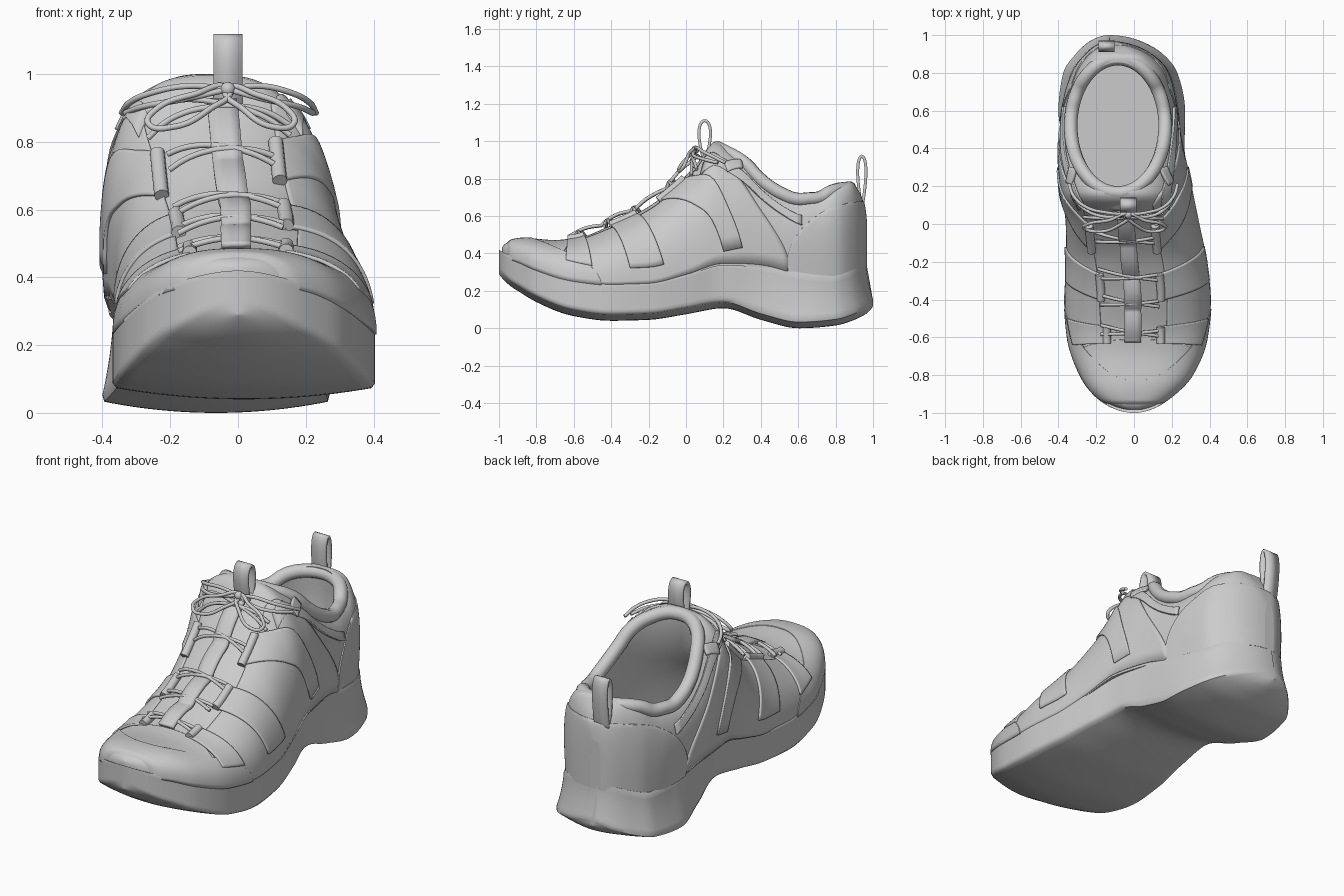
import bpy, bmesh, math
from mathutils import Vector

cube = bpy.data.objects.get("Cube")
if cube:
    bpy.data.objects.remove(cube)

grey = bpy.data.materials.new("plain_grey")
grey.use_nodes = True
grey.diffuse_color = (0.6, 0.6, 0.6, 1)
grey.node_tree.nodes["Principled BSDF"].inputs["Base Color"].default_value = (0.6, 0.6, 0.6, 1)


def finish(obj, angle=40):
    obj.data.materials.append(grey)
    bpy.ops.object.select_all(action='DESELECT')
    obj.select_set(True)
    bpy.context.view_layer.objects.active = obj
    bpy.ops.object.shade_smooth_by_angle(angle=math.radians(angle))


def mesh_object(name, verts, faces):
    bm = bmesh.new()
    vs = [bm.verts.new(v) for v in verts]
    for f in faces:
        bm.faces.new([vs[i] for i in f])
    bmesh.ops.recalc_face_normals(bm, faces=bm.faces)
    me = bpy.data.meshes.new(name)
    bm.to_mesh(me)
    bm.free()
    obj = bpy.data.objects.new(name, me)
    bpy.context.collection.objects.link(obj)
    return obj


def loft(name, rings):
    n, m = len(rings[0]), len(rings)
    faces = [(r * n + i, r * n + (i + 1) % n, (r + 1) * n + (i + 1) % n, (r + 1) * n + i)
             for r in range(m - 1) for i in range(n)]
    faces += [tuple(range(n)), tuple(range((m - 1) * n, m * n))]
    return mesh_object(name, [p for ring in rings for p in ring], faces)


def smooth_table(ys, values, flat=False):
    """Monotone cubic through the samples, with round or flat ends."""
    y0, y1 = ys[0], ys[-1]
    to_u = lambda y: math.acos(max(-1, min(1, 1 - 2 * (y - y0) / (y1 - y0))))
    us = [to_u(y) for y in ys]
    d = [(values[i + 1] - values[i]) / (us[i + 1] - us[i]) for i in range(len(us) - 1)]
    ends = (0, 0) if flat else (d[0], d[-1])
    s = [ends[0]] + [2 * a * b / (a + b) if a * b > 0 else 0 for a, b in zip(d, d[1:])] + [ends[1]]

    def f(y):
        u = to_u(y)
        i = max(k for k in range(len(d)) if us[k] <= u)
        h = us[i + 1] - us[i]
        t = (u - us[i]) / h
        return (values[i] * (1 + 2 * t) * (1 - t) ** 2 + h * s[i] * t * (1 - t) ** 2
                + values[i + 1] * t * t * (3 - 2 * t) - h * s[i + 1] * t * t * (1 - t))
    return f


def spaced(y0, y1, n):
    return [y0 + (y1 - y0) * (1 - math.cos(math.pi * (i + 0.25) / (n - 0.5))) / 2 for i in range(n)]


def power(v, e):
    return math.copysign(abs(v) ** e, v)


def heel_amount(y):
    return max(0, min(1, (y - .25) / .4))


# Sole: rocker bottom, wavy top edge, flared heel
ys = [-1, -.9, -.8, -.6, -.4, -.2, 0, .2, .4, .6, .8, .9, .96, 1]
sole_l = smooth_table(ys, [0, -.22, -.29, -.355, -.37, -.355, -.335, -.33, -.365, -.405, -.38, -.315, -.25, -.13])
sole_r = smooth_table(ys, [0, .22, .31, .385, .405, .385, .34, .285, .27, .275, .235, .16, .06, -.13])
sole_b = smooth_table(ys, [.29, .2, .14, .065, .04, .045, .075, .107, .045, 0, .015, .045, .075, .12], True)
sole_t = smooth_table(ys, [.42, .375, .33, .27, .25, .255, .3, .355, .345, .3, .28, .305, .33, .345], True)
half = [(k / 12 * .97, 0) for k in range(13)] + [(1, .07)] + [(1, .07 + .86 * k / 10) for k in range(1, 11)]
half += [(.97, 1), (.6, 1), (.2, 1)]
profile = half + [(-u, up) for u, up in reversed(half[1:])]
rings = []
for y in spaced(-1, 1, 90):
    l, r, b, t = sole_l(y), sole_r(y), sole_b(y), sole_t(y)
    heel = heel_amount(y)
    ring = []
    for u, up in profile:
        flare = heel * (1 - (1 - up) ** 1.7)
        ring.append(((l + r) / 2 + (r - l) / 2 * u * (1 - .13 * flare),
                     y - .035 * flare * max(0, (y - .6) / .4),
                     b + (t - b) * up + .035 * u * u * (1 - up)))
    rings.append(ring)
finish(loft("sole", rings), 50)

# Upper: arched sections from toe to heel
Y0, Y1 = -.985, .965
ys = [Y0, -.9, -.8, -.6, -.4, -.2, 0, .2, .4, .6, .8, .9, Y1]
up_l = smooth_table(ys, [0, -.205, -.275, -.345, -.36, -.35, -.35, -.375, -.395, -.385, -.33, -.255, -.13])
up_r = smooth_table(ys, [0, .205, .3, .38, .4, .38, .34, .3, .265, .235, .185, .09, -.13])
up_n = smooth_table(ys, [2.6, 2.6, 2.6, 2.4, 2.3, 2.3, 2.5, 2.9, 3.6, 4, 4, 4, 4])
up_t = smooth_table([Y0, -.95, -.85, -.7, -.6, -.4, -.2, -.05, .05, .16, .22, .3, .4, .5, .6, .7, .8, .88, .92, .95, Y1],
                    [.43, .46, .475, .465, .475, .55, .65, .77, .87, 1, .975, .93, .83, .76, .725, .73, .775, .785, .74, .67, .55], True)


def section(y):
    base = min(sole_t(y), .33 if y > .5 else 1) - .02
    return (up_l(y) + up_r(y)) / 2, (up_r(y) - up_l(y)) / 2, base, up_t(y), up_n(y)


def surf(y, a, off=0):
    """Point on the upper at station y and arch angle a, pushed out by off."""
    y = max(Y0 + .002, min(Y1 - .002, y))

    def at(y, a):
        c, w, b, t, n = section(y)
        v = abs(math.sin(a)) ** (2 / n)
        lean = -.05 * v * max(0, 1 - abs(y - .15) / .5)
        tuck = 1 - .07 * heel_amount(y) * (1 - v) ** 2
        return Vector((c + lean + w * tuck * power(math.cos(a), 2 / n), y, b + (t - b) * v))
    p = at(y, a)
    if off:
        k = max(.02, min(math.pi - .02, a))
        nrm = (at(y + .001, k) - at(y - .001, k)).cross(at(y, k + .01) - at(y, k - .01)).normalized()
        c, w, b, t, n = section(y)
        if nrm.dot(p - Vector((c, y * .85, b))) < 0:
            nrm = -nrm
        p = p + nrm * off
    return p


def at_z(y, z, side):
    c, w, b, t, n = section(y)
    a = math.asin(max(.02, min(.98, (z - b) / (t - b))) ** (n / 2))
    return y, a if side > 0 else math.pi - a


def at_x(y, x):
    c, w, b, t, n = section(y)
    return y, math.acos(power(max(-.98, min(.98, (x - c) / w)), n / 2))


upper = loft("upper", [[surf(y, math.pi * i / 64) for i in range(65)] for y in spaced(Y0, Y1, 110)])

# Heel counter: a thin shell with an arched top edge wrapping the back
rings = []
for y in spaced(.54, Y1, 50):
    top = .33 + .35 * math.sqrt(max(0, 1 - ((.965 - y) / .43) ** 2))
    c = section(y)[0]
    ring = [surf(y, math.pi * i / 64) for i in range(65)]
    rings.append([(c + (p.x - c) * 1.025, p.y + .004, min(p.z, top)) for p in ring])
counter = loft("heel_counter", rings)

# Foot opening, reaching forward under the tongue
rings = []
for z, s, front in ((.36, .97, 1.8), (.5, 1.05, 1.6), (.65, 1.04, 1.35), (.8, 1, 1), (1.3, 1, 1)):
    ring = []
    for i in range(64):
        a = math.tau * i / 64
        ring.append((-.085 + .235 * s * math.cos(a),
                     .52 + .335 * math.sin(a) * (s if math.sin(a) > 0 else front), z))
    rings.append(ring)
cutter = loft("opening_cutter", rings)
cutter.hide_render = True
for obj in (upper, counter):
    cut = obj.modifiers.new("opening", 'BOOLEAN')
    cut.object = cutter
    cut.solver = 'EXACT'
    bpy.context.view_layer.objects.active = obj
    bpy.ops.object.modifier_apply(modifier=cut.name)
    finish(obj, 45)
bpy.data.objects.remove(cutter)


def tube(name, pts, radius, cyclic=False):
    cu = bpy.data.curves.new(name, 'CURVE')
    cu.dimensions = '3D'
    cu.bevel_depth = radius
    cu.bevel_resolution = 3
    cu.use_fill_caps = True
    sp = cu.splines.new('BEZIER')
    sp.bezier_points.add(len(pts) - 1)
    for bp, p in zip(sp.bezier_points, pts):
        bp.co = p
        bp.handle_left_type = bp.handle_right_type = 'AUTO'
    sp.use_cyclic_u = cyclic
    obj = bpy.data.objects.new(name, cu)
    bpy.context.collection.objects.link(obj)
    bpy.ops.object.select_all(action='DESELECT')
    obj.select_set(True)
    bpy.context.view_layer.objects.active = obj
    bpy.ops.object.convert(target='MESH')
    finish(bpy.context.object)


def sheet(name, grid, thick):
    n = len(grid[0])
    faces = [(r * n + i, r * n + i + 1, (r + 1) * n + i + 1, (r + 1) * n + i)
             for r in range(len(grid) - 1) for i in range(n - 1)]
    obj = mesh_object(name, [p for row in grid for p in row], faces)
    mod = obj.modifiers.new("thickness", 'SOLIDIFY')
    mod.thickness = thick
    mod.offset = 0
    finish(obj)


def patch(name, corners, off, thick=.012, n=16):
    """Panel that follows the upper between four (y, angle) corners."""
    a, b, c, d = [Vector(p) for p in corners]
    sheet(name, [[surf(*(a.lerp(b, i / n).lerp(d.lerp(c, i / n), j / n)), off) for j in range(n + 1)]
                 for i in range(n + 1)], thick)


# Padded collar around the opening
rim = []
for i in range(32):
    a = math.tau * i / 32
    y = .52 + .355 * math.sin(a)
    rim.append((-.085 + .25 * math.cos(a), y, up_t(y) - .035))
tube("collar", rim, .036, True)

# Toe cap and toe bumper with curved rear edges, sunk into the upper at the tip
for name, middle, edge, off in (("toe_cap", -.61, -.7, .003), ("toe_bumper", -.83, -.45, .007)):
    grid = []
    for i in range(49):
        a = math.pi * i / 48
        rear = edge + (middle - edge) * math.sin(a) ** 1.5
        grid.append([surf(y, a, off - .03 * max(0, 1 - (y - Y0) / .05)) for y in spaced(Y0 + .012, rear, 30)])
    sheet(name, grid, .008)

# Side panels and lace flaps on both sides
for side, label in ((1, "left"), (-1, "right")):
    def z_corners(*pts):
        return [at_z(y, z, side) for y, z in pts]
    patch(label + "_facing", [at_z(-.62, 0, side), at_z(.56, 0, side), at_x(.1, side * .19 - .05),
                              at_x(-.6, side * .17)], .002, .01, 36)
    patch(label + "_collar_band", z_corners((.08, .81), (.62, .55), (.62, .6), (.1, .88)), .006)
    patch(label + "_tab", z_corners((.22, .83), (.3, .85), (.29, .89), (.2, .88)), .012, .016, 6)
    for i, (low1, low2, y1, y2) in enumerate([((-.64, .36), (-.5, .33), -.63, -.54),
                                              ((-.3, .32), (-.12, .34), -.4, -.26),
                                              ((.2, .41), (.3, .43), -.14, 0)]):
        x = side * (.14 + .015 * i) - i * .015
        patch(f"{label}_flap_{i + 1}", [at_z(*low1, side), at_z(*low2, side), at_x(y2, x), at_x(y1, x)],
              .01, .014)
        # Rolled flap end that holds the lace
        tube(f"{label}_flap_roll_{i + 1}", [surf(*at_x(y1 + (y2 - y1) * k / 3, x), .014) for k in range(4)], .022)

# Centre strap with raised lace keepers
grid = []
for i in range(61):
    y = -.62 + .7 * i / 60
    lift = .022 + .02 * abs(math.sin(math.pi * i / 15))
    grid.append([surf(*at_x(y, x - .005), lift) for x in (-.043, -.015, .015, .043)])
sheet("centre_strap", grid, .018)

# Tongue tip
grid = []
for i in range(9):
    row = []
    for j in range(13):
        x = (j - 6) / 6
        row.append((-.07 + .15 * x, .08 + .011 * i + .04 * x * x, .9 + .011 * i - .05 * x * x))
    grid.append(row)
sheet("tongue", grid, .03)

# Laces: paired rows across the throat
for k, y in enumerate((-.58, -.42, -.28, -.08, .05)):
    reach = .15 if k < 4 else .2
    for m, (ya, yb) in enumerate(((y, y + .02), (y + .05, y - .01))):
        pts = []
        for j in range(9):
            s = j / 8
            pts.append(surf(*at_x(ya + (yb - ya) * s, -.02 + reach * (2 * s - 1)),
                            .02 + .016 * math.sin(math.pi * s)))
        tube(f"lace_{k + 1}_{m + 1}", pts, .009)

# Bow with loops and tails
knot = Vector((-.03, .05, .955))
for side, label, reach in ((1, "left", .93), (-1, "right", 1.12)):
    def out(x, y, z):
        return knot + Vector((x * side * reach, y, z))
    tube(label + "_bow_loop", [knot, out(.09, -.03, -.015), out(.19, -.05, -.06), out(.21, -.07, -.1),
                               out(.14, -.09, -.11), out(.05, -.06, -.06)], .009, True)
    tube(label + "_tail", [knot, out(.1, .01, .01), out(.2, .04, -.01), out(.26, .1, -.04),
                           out(.28, .16, -.07)], .009)
    tube(label + "_lower_lace", [knot, out(.12, -.01, -.03), out(.22, .04, -.05), out(.27, .12, -.07)], .009)
bpy.ops.mesh.primitive_uv_sphere_add(segments=16, ring_count=8, radius=.022, location=knot)
bpy.context.object.name = "bow_knot"
finish(bpy.context.object)


def pull_loop(name, x, y, z0, z1, reach):
    """Teardrop of folded ribbon."""
    rows = []
    for i in range(33):
        a = math.tau * i / 32
        h = (1 - math.cos(a)) / 2
        yy = y + reach * math.sin(a) * (.35 + .65 * h)
        rows.append([(x + dx, yy, z0 + (z1 - z0) * h) for dx in (-.043, .043)])
    sheet(name, rows, .016)


pull_loop("tongue_pull_loop", -.03, .1, .9, 1.11, .042)
pull_loop("heel_pull_loop", -.145, .94, .66, .92, .03)
